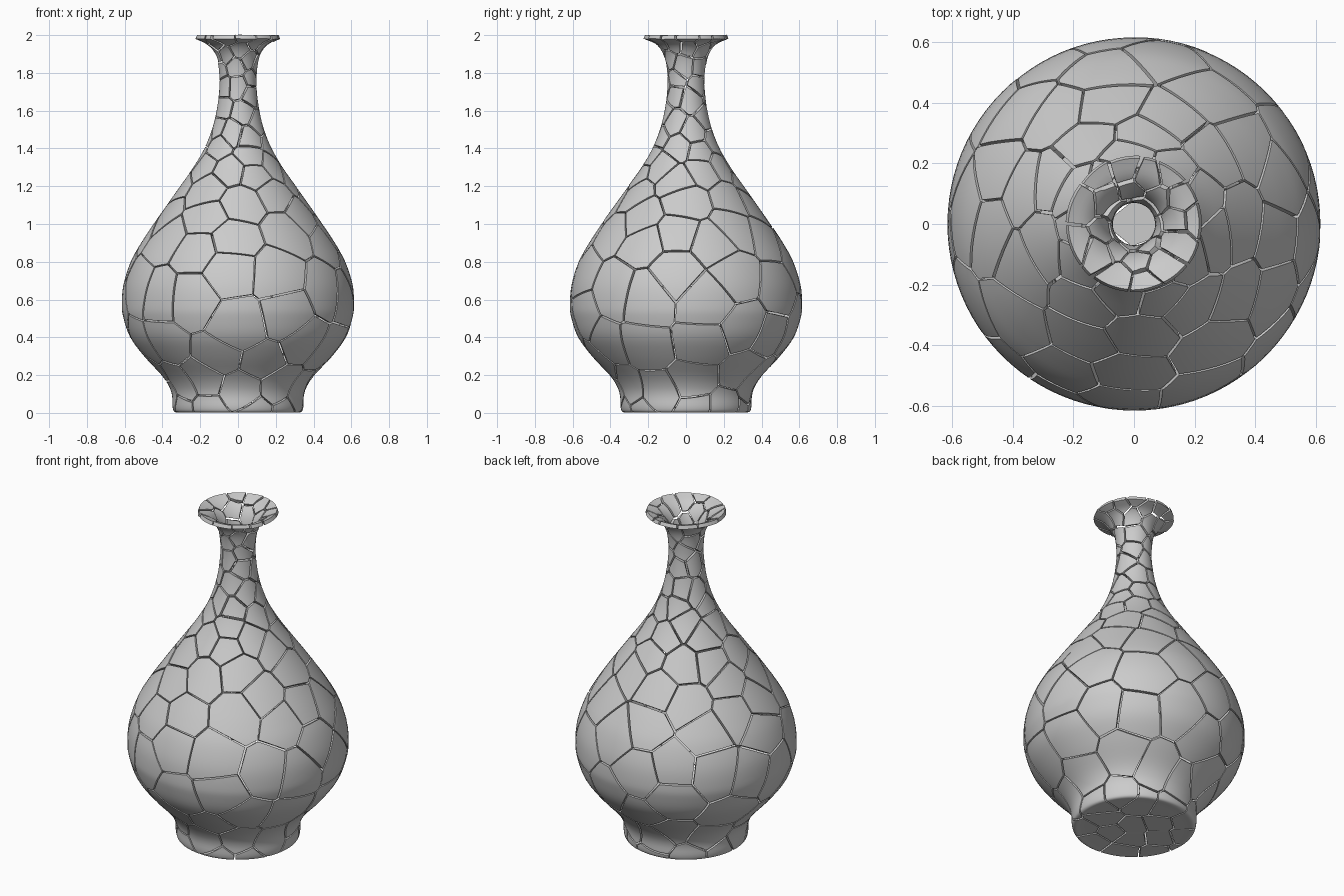
import bpy, bmesh, math, random
from mathutils import Vector, Matrix
from mathutils.kdtree import KDTree

if "Cube" in bpy.data.objects:
    bpy.data.objects.remove(bpy.data.objects["Cube"])

random.seed(7)
SEG, SUB = 96, 4
WALL, GAP = 0.028, 0.0045

# Outer profile (radius, height) from the centre of the underside to the lip
PROFILE = [(0.001, 0.005), (0.1, 0.005), (0.2, 0.005), (0.29, 0.004), (0.333, 0.004),
           (0.346, 0.03), (0.349, 0.09), (0.365, 0.14), (0.405, 0.2), (0.497, 0.3),
           (0.571, 0.4), (0.606, 0.5), (0.615, 0.57), (0.606, 0.68), (0.568, 0.8),
           (0.513, 0.9), (0.447, 1.0), (0.377, 1.1), (0.306, 1.2), (0.236, 1.3),
           (0.178, 1.4), (0.138, 1.5), (0.113, 1.6), (0.1, 1.7), (0.098, 1.78),
           (0.107, 1.86), (0.128, 1.915), (0.165, 1.955), (0.224, 1.98)]


def smooth(points):
    """Catmull-Rom resampling of the profile."""
    p = [Vector(q) for q in points]
    p = [2 * p[0] - p[1]] + p + [2 * p[-1] - p[-2]]
    out = []
    for i in range(1, len(p) - 2):
        a, b, c, d = p[i - 1:i + 3]
        for k in range(SUB):
            t = k / SUB
            out.append(0.5 * (2 * b + (c - a) * t + (2 * a - 5 * b + 4 * c - d) * t * t
                              + (3 * b - a - 3 * c + d) * t ** 3))
    return out + [p[-2]]


def radius_at(z):
    for (r0, z0), (r1, z1) in zip(PROFILE[4:], PROFILE[5:]):
        if z0 <= z <= z1:
            return r0 + (r1 - r0) * (z - z0) / (z1 - z0)
    return 0.2


def spacing(p):
    """Shard size: small on foot and neck, large on the belly."""
    table = [(0, 0.13), (0.15, 0.16), (0.35, 0.21), (0.9, 0.19), (1.2, 0.13),
             (1.5, 0.09), (1.8, 0.075), (2.1, 0.075)]
    for (z0, s0), (z1, s1) in zip(table, table[1:]):
        if p.z <= z1:
            return s0 + (s1 - s0) * (p.z - z0) / (z1 - z0)
    return 0.075


# Surface of revolution as points and quads
rows = smooth(PROFILE)
pts = [Vector((q.x * math.cos(a), q.x * math.sin(a), q.y)) for q in rows
       for a in (2 * math.pi * j / SEG for j in range(SEG))]
quads = [(i * SEG + j, i * SEG + (j + 1) % SEG, (i + 1) * SEG + (j + 1) % SEG, (i + 1) * SEG + j)
         for i in range(len(rows) - 1) for j in range(SEG)]
centres = [sum((pts[k] for k in q), Vector()) / 4 for q in quads]
areas = [(pts[q[2]] - pts[q[0]]).cross(pts[q[3]] - pts[q[1]]).length / 2
         / spacing(c) ** 2 for q, c in zip(quads, centres)]

# Shard centres: main front and right shards placed, the rest scattered
FRONT = [(0, 0.45), (0.02, 0.12), (-0.05, 0.765), (-0.03, 0.92), (-0.42, 0.62), (-0.38, 0.36),
         (-0.38, 0.92), (0.22, 0.74), (0.27, 0.52), (0.27, 0.96), (0.47, 0.66), (0.02, 1.12)]
RIGHT = [(-0.22, 0.62), (0.12, 0.6), (-0.22, 0.33), (0.1, 0.35), (0.26, 0.73), (0.14, 0.9),
         (-0.05, 0.95), (-0.22, 0.9), (0.45, 0.4), (0.5, 0.65), (0, 1.13)]
seeds = [Vector((x, -math.sqrt(radius_at(z) ** 2 - x * x), z)) for x, z in FRONT]
seeds.append(Vector((0.01, 0, 0.005)))
for y, z in RIGHT:
    s = Vector((math.sqrt(radius_at(z) ** 2 - y * y), y, z))
    if all((s - o).length > 0.1 for o in seeds):
        seeds.append(s)
for c in random.choices(centres, areas, k=5000):
    if all((c - s).length > spacing(c) for s in seeds):
        seeds.append(c.copy())

tree = KDTree(len(seeds))
for i, s in enumerate(seeds):
    tree.insert(s, i)
tree.balance()
members = [[] for _ in seeds]
for q, c in zip(quads, centres):
    near = tree.find_n(c, 8)
    for _, i, d in near:
        if d < near[0][2] + 0.1:
            members[i].append(q)

# Cut each shard out between the planes to its neighbours
parts = {n: bmesh.new() for n in ("base_shards", "belly_shards", "neck_shards", "lip_shards")}
for i, s in enumerate(seeds):
    bm = bmesh.new()
    made = {}
    for q in members[i]:
        for k in q:
            if k not in made:
                made[k] = bm.verts.new(pts[k])
        bm.faces.new([made[k] for k in q])
    for co, j, d in tree.find_n(s, 26):
        if j == i or not bm.faces:
            continue
        n = (co - s).normalized()
        gap = GAP * (0.75 + 0.5 * ((i * j + i + j) % 11) / 11)
        bmesh.ops.bisect_plane(bm, geom=bm.verts[:] + bm.edges[:] + bm.faces[:], dist=1e-5,
                               plane_co=(s + co) / 2 - n * gap, plane_no=n, clear_outer=True)
    bmesh.ops.remove_doubles(bm, verts=bm.verts[:], dist=0.0008)
    # Slight tilt of each loose piece, stronger at the lip
    tilt = 0.1 if s.z > 1.85 else 0.012
    axis = Vector([random.uniform(-1, 1) for _ in range(3)]).normalized()
    bmesh.ops.rotate(bm, verts=bm.verts[:], cent=s,
                     matrix=Matrix.Rotation(random.uniform(-tilt, tilt), 3, axis))
    name = ("base_shards" if s.z < 0.2 else "belly_shards" if s.z < 1.3
            else "neck_shards" if s.z < 1.88 else "lip_shards")
    tmp = bpy.data.meshes.new("piece")
    bm.to_mesh(tmp)
    bm.free()
    parts[name].from_mesh(tmp)
    bpy.data.meshes.remove(tmp)

# Thicken the shards and shade them
for name, bm in parts.items():
    me = bpy.data.meshes.new(name)
    bm.to_mesh(me)
    bm.free()
    ob = bpy.data.objects.new(name, me)
    bpy.context.collection.objects.link(ob)
    mod = ob.modifiers.new("wall", 'SOLIDIFY')
    mod.thickness = WALL if name != "lip_shards" else 0.022
    mod.offset = -1
    bpy.ops.object.select_all(action='DESELECT')
    ob.select_set(True)
    bpy.context.view_layer.objects.active = ob
    bpy.ops.object.convert(target='MESH')
    bpy.ops.object.shade_smooth_by_angle(angle=math.radians(40))
